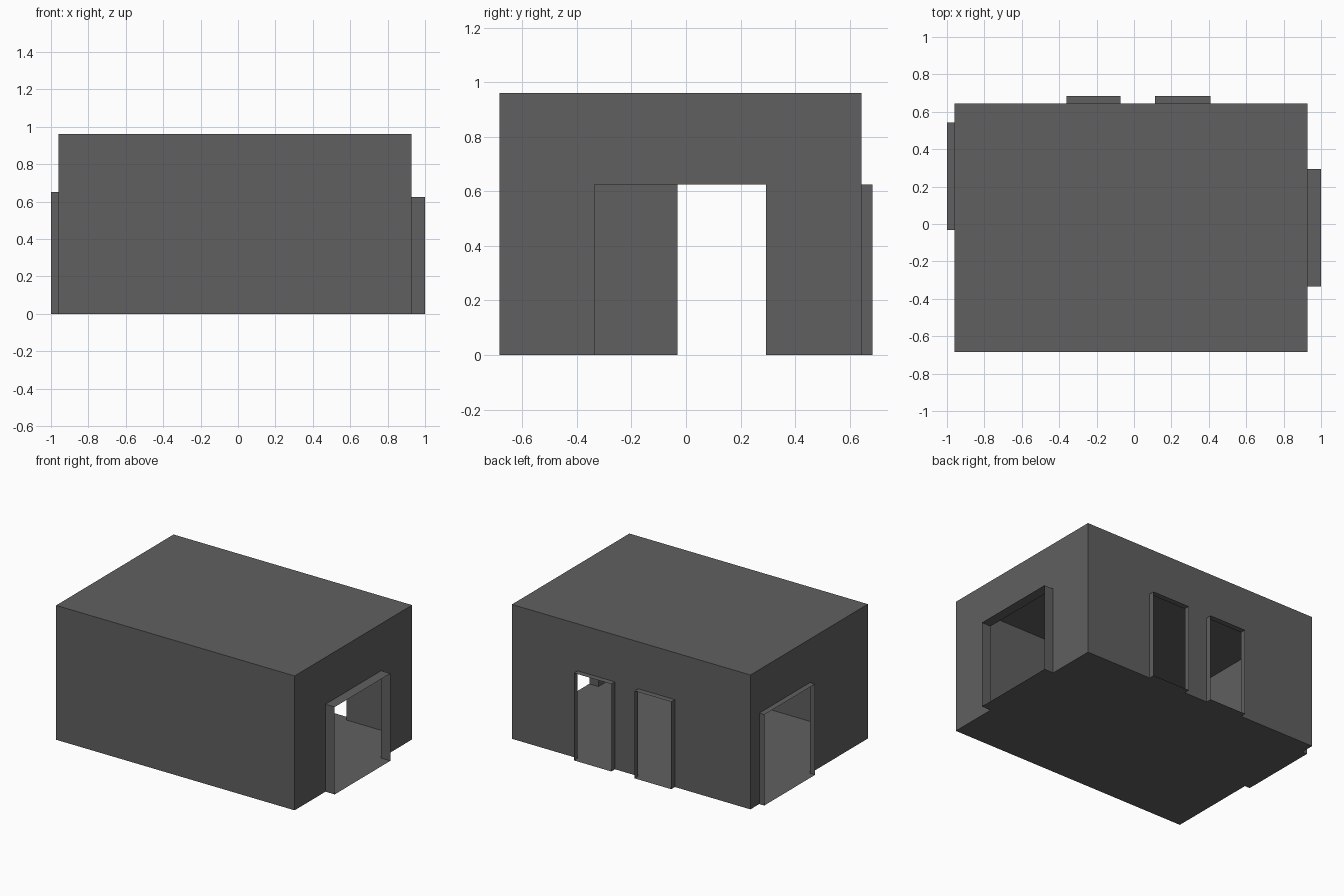
import bpy
import bmesh

if "Cube" in bpy.data.objects:
    bpy.data.objects.remove(bpy.data.objects["Cube"])

X0, X1 = -0.96, 0.927      # room extents
Y0, Y1 = -0.684, 0.643
H = 0.961

# Each wall: fixed axis, plane position, span, openings (start, end, height, outer plane)
WALLS = {
    "front_wall": ("y", Y0, X0, X1, []),
    "right_wall": ("x", X1, Y0, Y1, [(-0.335, 0.294, 0.625, 1.0)]),
    "left_wall": ("x", X0, Y0, Y1, [(-0.031, 0.543, 0.65, -1.0)]),
    "back_wall": ("y", Y1, X0, X1, [(-0.362, -0.072, 0.625, 0.684),
                                    (0.112, 0.408, 0.625, 0.684)]),
}

# Dark grey for the whole room
grey = bpy.data.materials.new("dark_grey")
grey.diffuse_color = (0.117, 0.117, 0.117, 1)
grey.use_nodes = True
grey.node_tree.nodes["Principled BSDF"].inputs["Base Color"].default_value = grey.diffuse_color


def sheet_object(name, polygons):
    """Make a thin-sheet object from a few polygons, welded together."""
    bm = bmesh.new()
    for poly in polygons:
        bm.faces.new([bm.verts.new(p) for p in poly])
    bmesh.ops.remove_doubles(bm, verts=bm.verts, dist=1e-5)
    mesh = bpy.data.meshes.new(name)
    bm.to_mesh(mesh)
    bm.free()
    mesh.materials.append(grey)
    obj = bpy.data.objects.new(name, mesh)
    bpy.context.collection.objects.link(obj)
    return obj


def point(axis, plane, along, z):
    return (plane, along, z) if axis == "x" else (along, plane, z)


def outward(axis, plane, poly):
    """Flip the winding so the wall faces away from the room."""
    area = sum(a[0] * b[1] - b[0] * a[1] for a, b in zip(poly, poly[1:] + poly[:1]))
    # positive winding gives +x on x-walls and -y on y-walls
    want = (plane > 0) == (axis == "x")
    return poly if (area > 0) == want else poly[::-1]


for name, (axis, plane, a, b, openings) in WALLS.items():
    # Wall profile, notched at the floor by its doorways
    profile = [(a, 0)]
    for s, e, h, _ in openings:
        profile += [(s, 0), (s, h), (e, h), (e, 0)]
    profile += [(b, 0), (b, H), (a, H)]
    profile = outward(axis, plane, profile)
    sheet_object(name, [[point(axis, plane, u, z) for u, z in profile]])

    # Doorway reveals: threshold, two jambs and a head
    for i, (s, e, h, outer) in enumerate(openings):
        ring = [(s, 0), (e, 0), (e, h), (s, h)]
        ring = outward(axis, plane, ring)
        quads = []
        for p, q in zip(ring, ring[1:] + ring[:1]):
            quads.append([point(axis, plane, *p), point(axis, plane, *q),
                          point(axis, outer, *q), point(axis, outer, *p)])
        sheet_object(name.replace("wall", f"doorway_{i + 1}"), quads)

# Floor and ceiling
corners = [(X0, Y0), (X1, Y0), (X1, Y1), (X0, Y1)]
sheet_object("floor", [[(x, y, 0) for x, y in reversed(corners)]])
sheet_object("ceiling", [[(x, y, H) for x, y in corners]])
